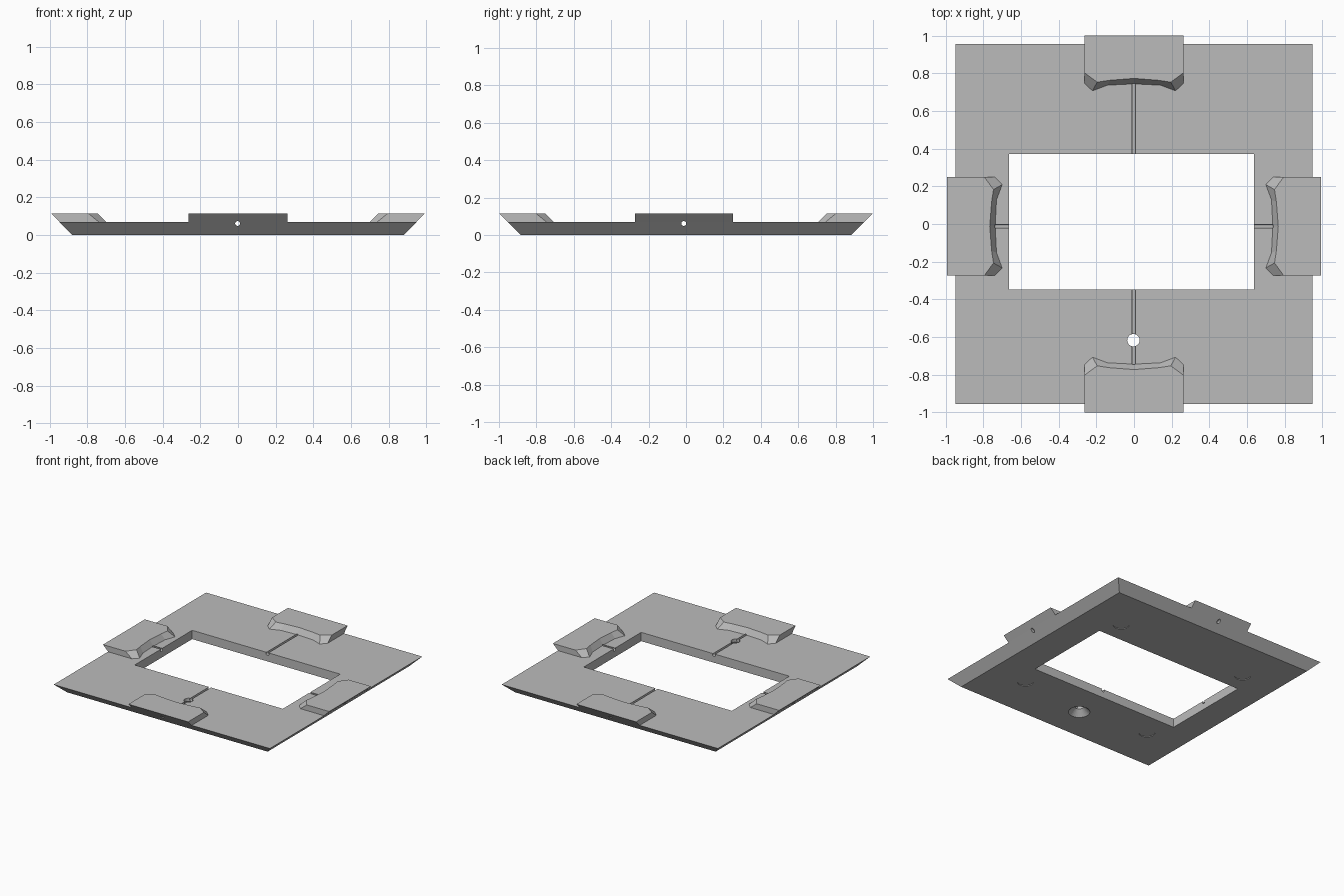
import bpy, bmesh, math
from mathutils import Matrix, Vector

old = bpy.data.objects.get("Cube")
if old:
    bpy.data.objects.remove(old, do_unlink=True)

GREY = (0.5, 0.5, 0.5, 1)
grey = bpy.data.materials.new("plain grey")
grey.use_nodes = True
grey.diffuse_color = GREY
grey.node_tree.nodes["Principled BSDF"].inputs["Base Color"].default_value = GREY

PLATE_TOP, TAB_TOP = 0.07, 0.115


def finish(name, bm):
    bmesh.ops.recalc_face_normals(bm, faces=bm.faces)
    mesh = bpy.data.meshes.new(name)
    bm.to_mesh(mesh)
    bm.free()
    mesh.materials.append(grey)
    obj = bpy.data.objects.new(name, mesh)
    bpy.context.collection.objects.link(obj)
    return obj


def loft(name, low, low_z, high, high_z, matrix=Matrix()):
    """Solid between two outlines with equal point counts."""
    bm = bmesh.new()
    a = [bm.verts.new((x, y, low_z)) for x, y in low]
    b = [bm.verts.new((x, y, high_z)) for x, y in high]
    bm.faces.new(a)
    bm.faces.new(b)
    for i in range(len(a)):
        j = (i + 1) % len(a)
        bm.faces.new((a[i], a[j], b[j], b[i]))
    bm.transform(matrix)
    return finish(name, bm)


def rect(x0, x1, y0, y1):
    return [(x0, y0), (x1, y0), (x1, y1), (x0, y1)]


def round_cutter(name, r1, r2, depth, centre, sides=32, axis="Z"):
    turn = {"X": Matrix.Rotation(math.pi / 2, 4, "Y"),
            "Y": Matrix.Rotation(math.pi / 2, 4, "X"), "Z": Matrix()}[axis]
    bm = bmesh.new()
    bmesh.ops.create_cone(bm, cap_ends=True, segments=sides, radius1=r1, radius2=r2,
                          depth=depth, matrix=Matrix.Translation(centre) @ turn)
    return finish(name, bm)


def cut(target, cutter):
    mod = target.modifiers.new(cutter.name, "BOOLEAN")
    mod.operation = "DIFFERENCE"
    mod.solver = "EXACT"
    mod.object = cutter
    cutter.hide_render = True
    cutter.hide_viewport = True


# Base plate with outward flaring edges
plate = loft("base_plate", rect(-0.88, 0.88, -0.885, 0.885), 0,
             rect(-0.949, 0.949, -0.955, 0.955), PLATE_TOP)

# Rectangular window through the plate
window = rect(-0.663, 0.637, -0.348, 0.372)
cut(plate, loft("window_cutter", window, -0.1, window, 0.2))

# Raised tabs: bowed, sloping inner face and flared outer face
half_low = [(0.262, 0.955), (0.262, 0.747), (0.221, 0.707), (0.14, 0.737)]
half_high = [(0.262, 1.0), (0.262, 0.802), (0.195, 0.753), (0.13, 0.763)]


def mirrored(half, middle):
    return half + [(0, middle)] + [(-x, y) for x, y in reversed(half)]


tabs = {}
for name, angle, offset in (("back", 0, (0, 0)), ("front", 180, (0, 0)),
                            ("left", -90, (-0.007, -0.012)), ("right", 90, (0.007, -0.012))):
    place = Matrix.Translation((*offset, 0)) @ Matrix.Rotation(math.radians(angle), 4, "Z")
    tabs[name] = loft(name + "_tab", mirrored(half_low, 0.744), PLATE_TOP,
                      mirrored(half_high, 0.773), TAB_TOP, place)

# Wire channels along both axes, open on the plate and bored under the tabs
for axis, centre, ends in (("Y", (-0.002, 0, 0.061), ("front", "back")),
                           ("X", (0, -0.012, 0.061), ("left", "right"))):
    channel = round_cutter("channel_cutter_" + axis.lower(), 0.013, 0.013, 2.4, centre, 12, axis)
    for target in [plate] + [tabs[e] for e in ends]:
        cut(target, channel)

# Countersunk screw hole near the front
hole = Vector((-0.003, -0.617, 0))
cut(plate, round_cutter("screw_hole_cutter", 0.033, 0.033, 0.4, hole))
cut(plate, round_cutter("countersink_cutter", 0.088, 0.033, 0.055, hole + Vector((0, 0, 0.0175))))

# Shallow round pockets for feet on the underside
for i, (sx, sy) in enumerate(((1, 1), (1, -1), (-1, 1), (-1, -1))):
    cut(plate, round_cutter(f"foot_pocket_cutter_{i + 1}", 0.058, 0.058, 0.02,
                            (0.57 * sx, 0.535 * sy, -0.005)))
